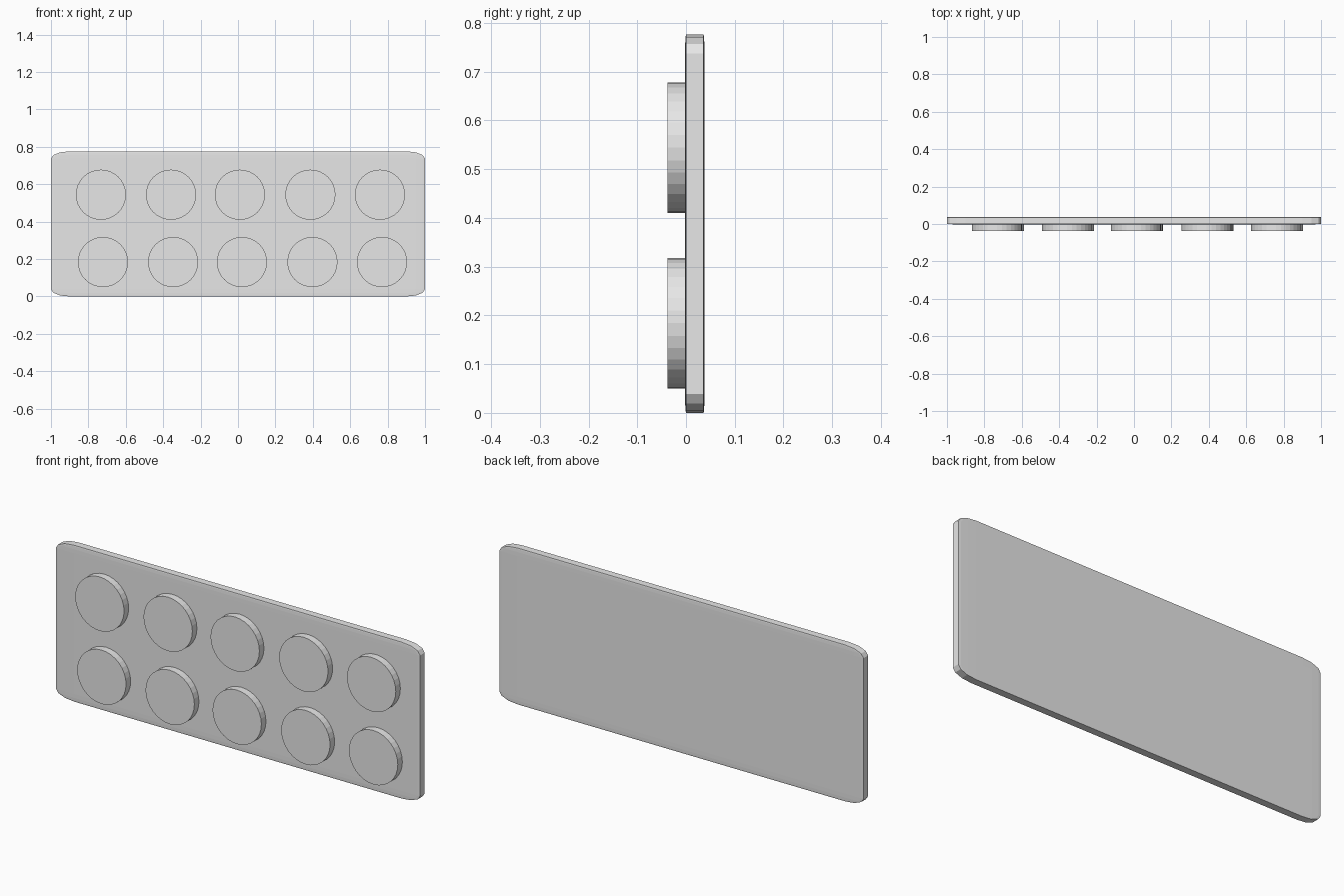
import bpy, bmesh, math
from mathutils import Matrix

default = bpy.data.objects.get("Cube")
if default:
    bpy.data.objects.remove(default, do_unlink=True)

# Single grey material
grey = bpy.data.materials.new("light_grey")
grey.use_nodes = True
colour = (0.8, 0.8, 0.8, 1)
grey.diffuse_color = colour
grey.node_tree.nodes["Principled BSDF"].inputs["Base Color"].default_value = colour


def add_object(name, bm, location):
    mesh = bpy.data.meshes.new(name)
    bm.to_mesh(mesh)
    bm.free()
    mesh.materials.append(grey)
    obj = bpy.data.objects.new(name, mesh)
    obj.location = location
    bpy.context.collection.objects.link(obj)
    return obj


# Backing plate: a bevelled cube flattened, so its corners become elliptical
bm = bmesh.new()
bmesh.ops.create_cube(bm, size=2)
bmesh.ops.bevel(bm, geom=bm.edges[:], offset=0.1, segments=3,
                profile=0.5, affect='EDGES')
bmesh.ops.scale(bm, vec=(1, 0.02, 0.388), verts=bm.verts)
add_object("backing_plate", bm, (0, 0.018, 0.388))

# Two rows of round studs on the front
RADIUS, DEPTH = 0.134, 0.04
columns = (-0.733, -0.358, 0.01, 0.387, 0.759)
for row, height, shift in (("upper", 0.544, 0), ("lower", 0.184, 0.011)):
    for i, x in enumerate(columns):
        bm = bmesh.new()
        bmesh.ops.create_cone(bm, cap_ends=True, segments=32, radius1=RADIUS,
                              radius2=RADIUS, depth=DEPTH,
                              matrix=Matrix.Rotation(math.pi / 2, 4, 'X'))
        add_object(f"{row}_stud_{i + 1}", bm, (x + shift, -0.018, height))
